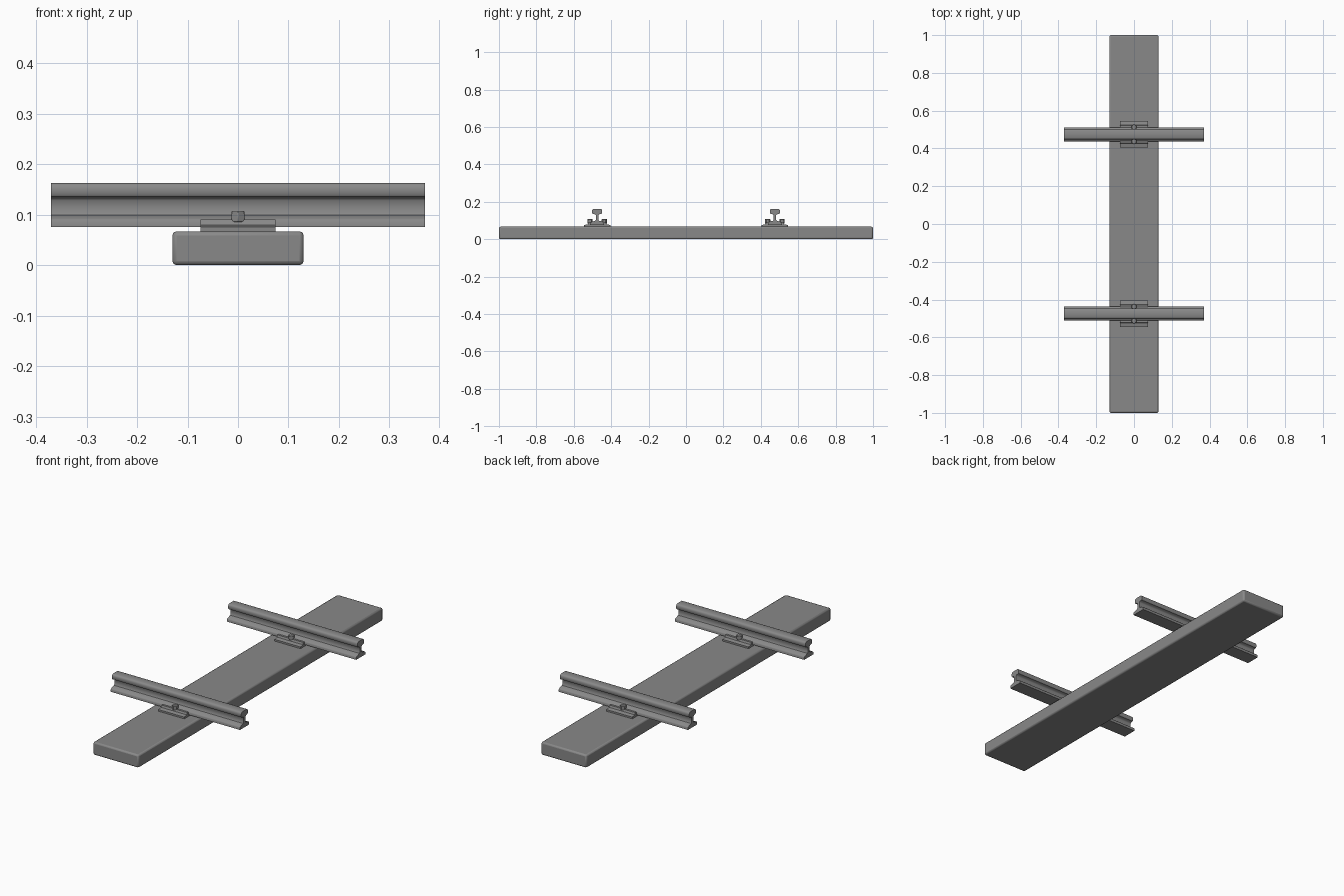
import bpy, bmesh, math
from mathutils import Matrix

cube = bpy.data.objects.get("Cube")
if cube:
    bpy.data.objects.remove(cube, do_unlink=True)

grey = bpy.data.materials.new("plain grey")
grey.use_nodes = True
grey.diffuse_color = (0.25, 0.25, 0.25, 1)
grey.node_tree.nodes["Principled BSDF"].inputs["Base Color"].default_value = grey.diffuse_color


def finish(name, bm, bevel=0, segments=1):
    bmesh.ops.recalc_face_normals(bm, faces=bm.faces)
    mesh = bpy.data.meshes.new(name)
    bm.to_mesh(mesh)
    bm.free()
    mesh.materials.append(grey)
    obj = bpy.data.objects.new(name, mesh)
    bpy.context.collection.objects.link(obj)
    if bevel:
        mod = obj.modifiers.new("soft edges", "BEVEL")
        mod.width, mod.segments = bevel, segments
    bpy.ops.object.select_all(action="DESELECT")
    obj.select_set(True)
    bpy.context.view_layer.objects.active = obj
    bpy.ops.object.shade_smooth_by_angle(angle=math.radians(40))
    return obj


def extrusion(name, half, length, y):
    """Mirror a half profile of (y, z) points and sweep it along x."""
    profile = half + [(-a, z) for a, z in reversed(half)]
    bm = bmesh.new()
    face = bm.faces.new([bm.verts.new((-length / 2, y + a, z)) for a, z in profile])
    swept = bmesh.ops.extrude_face_region(bm, geom=[face])
    verts = [v for v in swept["geom"] if isinstance(v, bmesh.types.BMVert)]
    bmesh.ops.translate(bm, verts=verts, vec=(length, 0, 0))
    return finish(name, bm)


# Sleeper beam
bm = bmesh.new()
bmesh.ops.create_cube(bm, size=1, matrix=Matrix.Translation((0, 0, 0.0335))
                      @ Matrix.Diagonal((0.26, 2, 0.067, 1)))
finish("sleeper", bm, 0.008, 2)

# Half cross-sections, from bottom to top
RAIL = [(0.037, 0.076), (0.037, 0.088), (0.034, 0.092), (0.010, 0.099),
        (0.007, 0.104), (0.007, 0.128), (0.011, 0.133), (0.024, 0.136),
        (0.027, 0.140), (0.027, 0.154), (0.024, 0.160), (0.018, 0.163)]
PLATE = [(0.070, 0.066), (0.070, 0.076), (0.050, 0.080), (0.046, 0.090), (0.030, 0.090)]

for side, y in (("front", -0.475), ("back", 0.475)):
    extrusion(side + "_rail", RAIL, 0.74, y)
    extrusion(side + "_base_plate", PLATE, 0.148, y)
    # Hexagonal bolts on both sides of the rail foot
    for label, s in (("outer", 1), ("inner", -1)):
        bm = bmesh.new()
        bmesh.ops.create_cone(bm, cap_ends=True, segments=6, radius1=0.015,
                              radius2=0.015, depth=0.022,
                              matrix=Matrix.Translation((0, y + s * math.copysign(0.038, y), 0.096)))
        finish(f"{side}_{label}_bolt", bm, 0.0015)
